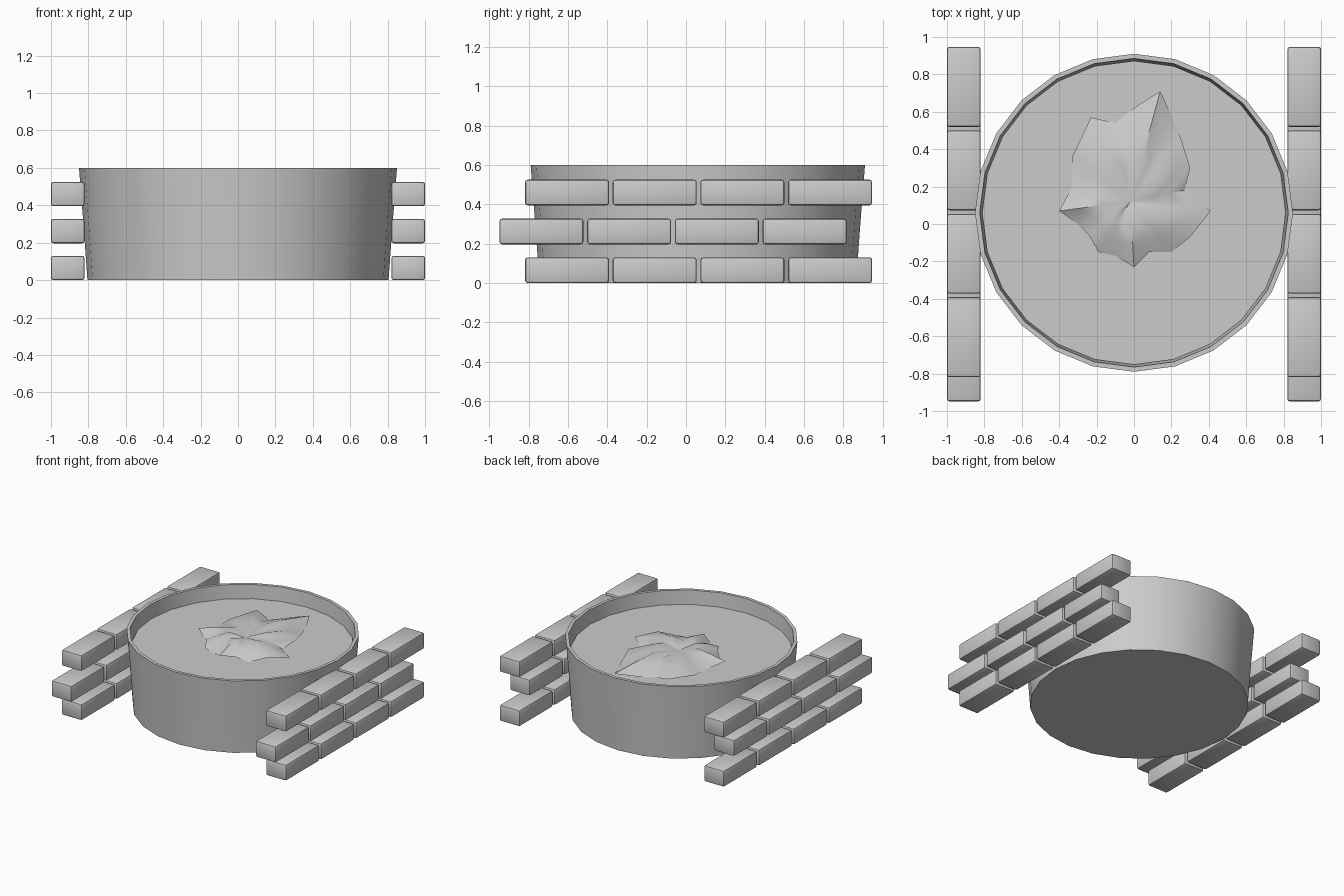
import bpy, bmesh, math

if "Cube" in bpy.data.objects:
    bpy.data.objects.remove(bpy.data.objects["Cube"])

CY = 0.06      # centre of the tub in y
SIDES = 24


def make_object(name, bm, angle=None):
    mesh = bpy.data.meshes.new(name)
    bm.normal_update()
    bm.to_mesh(mesh)
    bm.free()
    ob = bpy.data.objects.new(name, mesh)
    bpy.context.collection.objects.link(ob)
    for p in mesh.polygons:
        p.use_smooth = True
    if angle:
        bpy.ops.object.select_all(action='DESELECT')
        ob.select_set(True)
        bpy.context.view_layer.objects.active = ob
        bpy.ops.object.shade_smooth_by_angle(angle=math.radians(angle))
    return ob


def ring(bm, r, z):
    return [bm.verts.new((r * math.sin(2 * math.pi * i / SIDES),
                          CY + r * math.cos(2 * math.pi * i / SIDES), z))
            for i in range(SIDES)]


def bridge(bm, a, b):
    n = len(a)
    for i in range(n):
        bm.faces.new((a[i], a[(i + 1) % n], b[(i + 1) % n], b[i]))


def fan(bm, loop, co):
    c = bm.verts.new(co)
    for i in range(len(loop)):
        bm.faces.new((loop[i], loop[(i + 1) % len(loop)], c))


# Tub: thin tapered wall with a floor
bm = bmesh.new()
profile = [(0.805, 0), (0.825, 0.28), (0.85, 0.6), (0.825, 0.6), (0.80, 0.3), (0.785, 0.02)]
rings = [ring(bm, r, z) for r, z in profile]
for a, b in zip(rings, rings[1:]):
    bridge(bm, a, b)
fan(bm, rings[0], (0, CY, 0))
fan(bm, rings[-1], (0, CY, 0.02))
bmesh.ops.recalc_face_normals(bm, faces=bm.faces)
make_object("tub", bm, 50)

# Flat fill inside the tub
bm = bmesh.new()
bm.faces.new(ring(bm, 0.812, 0.49)[::-1])
make_object("fill_surface", bm)

# Crumpled pile in the middle: jagged outline, raised folds, sunken heart
outline = [(-.40, .07), (-.33, .20), (-.33, .36), (-.23, .57), (-.10, .54), (0, .62),
           (.14, .71), (.20, .58), (.25, .46), (.30, .30), (.27, .18), (.41, .07),
           (.30, -.07), (.20, -.15), (.08, -.15), (0, -.23), (-.10, -.17),
           (-.19, -.15), (-.24, -.06), (-.30, 0)]
bm = bmesh.new()
cx, cy = -0.02, 0.12
levels = []
for scale, zs in ((1, (.52, .49, .50)), (.7, (.55, .53, .54)), (.42, (.575, .56, .55))):
    levels.append([bm.verts.new((cx + (x - cx) * scale, cy + (y - cy) * scale, zs[i % 3]))
                   for i, (x, y) in enumerate(outline)])
for a, b in zip(levels, levels[1:]):
    bridge(bm, a, b)
fan(bm, levels[-1], (cx, cy, 0.53))
for f in bm.faces:
    f.normal_update()
    if f.normal.z < 0:
        f.normal_flip()
make_object("crumpled_pile", bm, 45)


# Brick stacks: three staggered rows of four on each side
def brick(name, x, y, z):
    bm = bmesh.new()
    bmesh.ops.create_cube(bm, size=1)
    for v in bm.verts:
        v.co = (x + v.co.x * 0.18, y + v.co.y * 0.427, z + v.co.z * 0.13)
    bmesh.ops.bevel(bm, geom=bm.edges[:], offset=0.013, segments=2,
                    profile=0.5, affect='EDGES')
    make_object(name, bm, 40)


for side, sx in (("left", -1), ("right", 1)):
    for row, (z, y0) in enumerate(((0.065, -0.605), (0.262, -0.735), (0.46, -0.605))):
        for i in range(4):
            brick(f"brick_{side}_{row + 1}_{i + 1}", sx * 0.91, y0 + i * 0.446, z)
